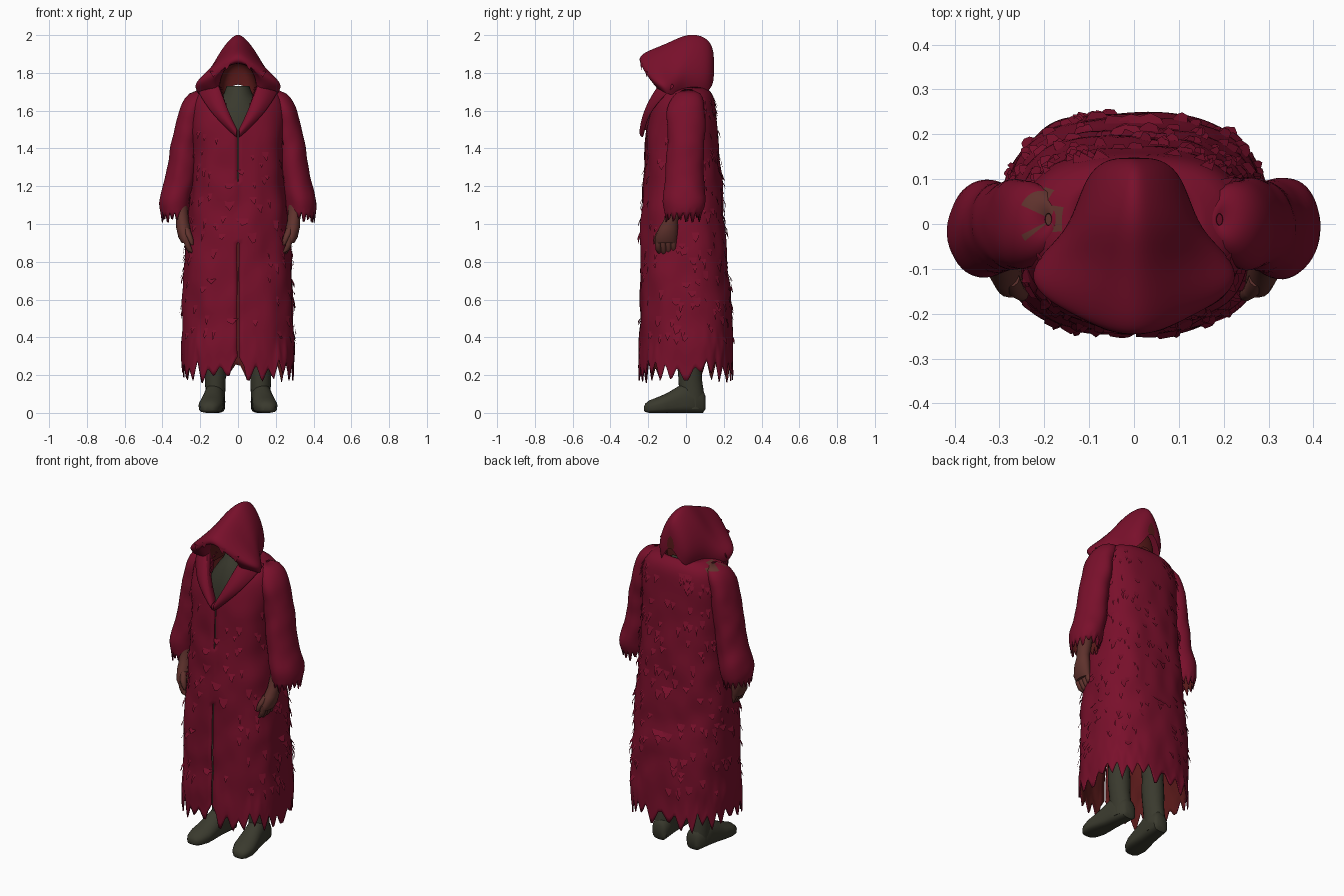
import bpy, bmesh, math, random
from mathutils import Vector, noise

if "Cube" in bpy.data.objects:
    bpy.data.objects.remove(bpy.data.objects["Cube"])

random.seed(4)

def material(name, rgb):
    m = bpy.data.materials.new(name)
    m.diffuse_color = (*rgb, 1)
    m.use_nodes = True
    m.node_tree.nodes["Principled BSDF"].inputs["Base Color"].default_value = m.diffuse_color
    return m

RED = material("crimson cloth", (0.19, 0.005, 0.024))
LINING = material("dark red lining", (0.10, 0.010, 0.010))
SKIN = material("brown skin", (0.115, 0.032, 0.026))
OLIVE = material("dark olive", (0.042, 0.042, 0.027))

def make(name, verts, faces, mats, angle=50):
    me = bpy.data.meshes.new(name)
    me.from_pydata([tuple(v) for v in verts], [], faces)
    ob = bpy.data.objects.new(name, me)
    bpy.context.collection.objects.link(ob)
    for m in mats:
        me.materials.append(m)
    bm = bmesh.new()
    bm.from_mesh(me)
    bmesh.ops.recalc_face_normals(bm, faces=bm.faces)
    bm.to_mesh(me)
    bm.free()
    bpy.ops.object.select_all(action='DESELECT')
    ob.select_set(True)
    bpy.context.view_layer.objects.active = ob
    bpy.ops.object.shade_smooth_by_angle(angle=math.radians(angle))
    return ob

def loft(name, rings, mats, caps=True, closed=True, skip=None, angle=50):
    n = len(rings[0])
    verts = [v for r in rings for v in r]
    faces = []
    for j in range(len(rings) - 1):
        for i in range(n if closed else n - 1):
            k = (i + 1) % n
            f = (j*n + i, j*n + k, (j+1)*n + k, (j+1)*n + i)
            if skip and skip(sum((Vector(verts[q]) for q in f), Vector()) / 4, i):
                continue
            faces.append(f)
    if caps:
        faces += [tuple(range(n)), tuple(range((len(rings)-1)*n, len(rings)*n))]
    return make(name, verts, faces, mats, angle)

def sample(st, z):
    """Smooth (Hermite) interpolation of station rows sorted by first value."""
    z = min(max(z, st[0][0]), st[-1][0])
    i = next(k for k in range(len(st) - 1) if z <= st[k+1][0])
    a, b = st[i], st[i+1]
    p, q = st[max(i-1, 0)], st[min(i+2, len(st)-1)]
    h = b[0] - a[0]
    t = (z - a[0]) / h
    out = []
    for c in range(1, len(a)):
        m0, m1 = (b[c]-p[c]) / (b[0]-p[0]), (q[c]-a[c]) / (q[0]-a[0])
        out.append((2*t**3-3*t*t+1)*a[c] + (t**3-2*t*t+t)*h*m0
                   + (3*t*t-2*t**3)*b[c] + (t**3-t*t)*h*m1)
    return out

def ellipse(cx, cy, z, rx, ry, n=24):
    return [Vector((cx + rx*math.cos(2*math.pi*i/n), cy + ry*math.sin(2*math.pi*i/n), z)) for i in range(n)]

def thicken(ob, t, offset=1):
    s = ob.modifiers.new("thickness", 'SOLIDIFY')
    s.thickness, s.offset, s.material_offset = t, -1, offset

def torn_hole(ob):
    for p in ob.data.polygons:
        c = p.center
        if -0.225 < c.x < -0.175 and -0.02 < c.y < 0.08 and c.z > 1.64:
            p.material_index = 2

# ---- robe body: z, half width, front depth, back depth
BODY = [(0.25, .298, .25, .25), (0.5, .296, .245, .243), (0.8, .28, .243, .22), (1.0, .265, .237, .205),
        (1.2, .25, .225, .19), (1.4, .245, .215, .173), (1.5, .25, .21, .168), (1.6, .25, .185, .16),
        (1.66, .235, .16, .15), (1.70, .20, .125, .13), (1.725, .13, .09, .10)]
N = 160

def spow(v, e):
    return math.copysign(abs(v)**e, v)

def body(a, z, out=0.0):
    w, f, b = sample(BODY, z)
    c, s = spow(math.cos(a), .8), spow(math.sin(a), .8)
    p = Vector((w*c, (f if s < 0 else b)*s, z))
    d = Vector((c, s, 0)).normalized()
    wob = 0.012 * noise.noise(Vector((p.x*9, p.y*9, z*7))) * min(1, max(0, (1.68 - z)*4))
    return p + d*(out + wob)

knots = [random.uniform(.15, .215) if k % 2 else random.uniform(.235, .29) for k in range(52)]
zs = [0.25 + 0.025*i for i in range(54)] + [1.6, 1.62, 1.64, 1.66, 1.68, 1.70, 1.715, 1.725]
rings = []
for z in zs:
    ring = []
    for i in range(N):
        a = -math.pi/2 + (i + .5)*2*math.pi/N
        u = (i + .5)/N*52
        k = int(u)
        zb = knots[k]*(1-(u-k)) + knots[(k+1) % 52]*(u-k)
        p = body(a, z)
        front = abs(p.x) if p.y < 0 else 1
        if front < .045:
            zb = .33 - 2.6*front
        if z < 0.5:
            p.z = 0.5 - (0.5 - z)/0.25*(0.5 - zb)
        if i in (0, N-1) and z < 1.52:
            p.x *= .35 if z < .95 else .2
        ring.append(p)
    rings.append(ring)

def slit(c, i):
    if c.y < 0 and c.z > 1.5 and abs(c.x) < .02 + .35*(c.z - 1.5):
        return True
    return i == N-1 and (c.z < .9 or 1.23 < c.z < 1.5)

robe = loft("robe_body", rings, [RED, LINING, SKIN], caps=False, skip=slit)
torn_hole(robe)
thicken(robe, .006)

# ---- torn shreds hanging off the robe
v, f = [], []
for _ in range(330):
    a = random.uniform(0, 2*math.pi)
    z = random.uniform(.4, 1.5)
    if math.sin(a) < -.3 and random.random() < .45:
        continue
    da, n = random.uniform(.03, .09), len(v)
    h = random.uniform(.025, .06)
    v += [body(a - da, z, .001), body(a + da, z, .001),
          body(a + da*.6, z - h*random.uniform(.3, .9), random.uniform(.007, .013)),
          body(a + da*random.uniform(-.3, .3), z - h, random.uniform(.008, .017)),
          body(a - da*.7, z - h*random.uniform(.3, .8), random.uniform(.007, .013))]
    f += [(n, n+1, n+2, n+3, n+4)]
make("robe_shreds", v, f, [RED])

# ---- sleeves, forearms, hands, boots: both sides
SLEEVE = [(1.04, .335, -.015, .07, .092), (1.08, .335, -.01, .08, .105), (1.13, .33, -.01, .085, .11),
          (1.25, .302, -.008, .08, .10), (1.4, .283, -.003, .076, .098), (1.5, .265, 0, .072, .10),
          (1.6, .247, 0, .065, .10), (1.66, .222, .005, .062, .085), (1.70, .20, .01, .045, .055), (1.715, .19, .01, .01, .015)]
ARM = [(1.2, .315, -.04, .045, .05), (1.08, .303, -.06, .038, .043), (1.02, .295, -.08, .033, .038),
       (.98, .29, -.093, .037, .05), (.93, .282, -.105, .034, .058), (.90, .272, -.107, .026, .054)]
LEG = [(.95, .11, .02, .08, .09), (.35, .12, .015, .055, .062), (.33, .12, .015, .058, .064), (.25, .12, .018, .06, .064),
       (.18, .12, .022, .055, .062), (.10, .12, .03, .052, .066), (.02, .12, .035, .048, .064)]
FOOT = [(.103, .02, .09, .03), (.09, .0, .12, .046), (.0, .0, .165, .054), (-.05, .0, .135, .056), (-.10, .0, .105, .062),
        (-.15, .0, .083, .064), (-.195, .0, .066, .05), (-.215, .005, .05, .034), (-.222, .012, .035, .018)]

for side, s in (("right", -1), ("left", 1)):
    rr = []
    for j in range(28):
        z = 1.04 + .675*j/27
        cx, cy, rx, ry = sample(SLEEVE, z)
        ring = ellipse(s*cx, cy, z, rx, ry, 48)
        for i, p in enumerate(ring):
            k = 0.07*noise.noise(Vector((p.x*12, p.y*12, z*11)))
            p.x += (p.x - s*cx)*k
            p.y += (p.y - cy)*k
            if j == 0:
                p.z += random.uniform(-.035, .0) if i % 3 else .02
        rr.append(ring)
    sl = loft(side + "_sleeve", rr, [RED, LINING, SKIN], caps=False)
    torn_hole(sl)
    thicken(sl, .006)
    loft(side + "_forearm", [ellipse(s*c[1], c[2], c[0], c[3], c[4]) for c in ARM], [SKIN])
    # four curled fingers and a thumb
    for q in range(4):
        y, tip = -.148 + .027*q, .83 + .01*abs(q - 1.5)
        loft(f"{side}_finger_{q+1}", [ellipse(s*x, y + dy, z, r, r, 10) for x, dy, z, r in
             ((.275, 0, .93, .017), (.268, 0, .89, .016), (.256, .002, .86, .0145),
              (.245, .005, tip + .008, .012), (.24, .006, tip, .006))], [SKIN])
    loft(side + "_thumb", [ellipse(s*x, y, z, r, r, 10) for x, y, z, r in
         ((.275, -.12, .98, .02), (.262, -.147, .945, .018), (.25, -.157, .915, .015), (.243, -.158, .89, .007))], [SKIN])
    # boots
    loft(side + "_boot_shaft", [ellipse(s*c[1], c[2], c[0], c[3], c[4]) for c in LEG], [OLIVE])
    rr = []
    for y, z0, z1, w in FOOT:
        cx, m = s*(.125 - .13*y), (z0 + z1)/2
        rr.append([Vector((cx + w*spow(math.cos(t), .7 if math.sin(t) < 0 else 1),
                           y, m + (z1 - m)*spow(math.sin(t), .45 if math.sin(t) < 0 else 1)))
                   for t in [2*math.pi*i/24 for i in range(24)]])
    loft(side + "_boot_foot", rr, [OLIVE])
    # lapel folding from the hood down to the chest
    outer = [(.0, -.226, 1.45), (.085, -.212, 1.53), (.15, -.182, 1.60), (.205, -.11, 1.685), (.225, -.05, 1.735)]
    inner = [(.0, -.232, 1.50), (.035, -.222, 1.57), (.062, -.20, 1.64), (.085, -.17, 1.71), (.11, -.12, 1.78)]
    cols = []
    for o, i_ in zip(outer, inner):
        o, i_ = Vector(o), Vector(i_)
        mid = (o + i_)/2 + Vector((.006, -.022, .005))
        back = i_ + Vector((.012, .05, -.01))
        cols.append([Vector((s*p.x, p.y, p.z)) for p in (o, o*.85 + i_*.15 + Vector((0, -.012, 0)), mid, i_, back)])
    lp = loft(side + "_lapel", cols, [RED], caps=False, closed=False, angle=80)
    thicken(lp, .008 * s, 0)
    lp.modifiers["thickness"].offset = 0
    lp.modifiers.new("smooth", 'SUBSURF').levels = 2

# ---- dark undershirt seen in the neck opening
loft("undershirt", [ellipse(0, 0, z, w, d, 32) for z, w, d in
     ((.9, .2, .16), (1.35, .2, .15), (1.52, .18, .15), (1.6, .14, .135), (1.66, .10, .115), (1.69, .075, .10), (1.73, .06, .075))], [OLIVE])

# ---- hood: arches from the back of the head to the brim, then back inside
BACK = ((0, 1), (.26, .93), (.58, .77), (.85, .55), (1, .33), (.98, .15), (.85, 0))
BRIM = ((0, 1), (.22, .9), (.45, .70), (.72, .46), (.94, .27), (1, .13), (.92, 0))
HOLE = ((0, 1), (.38, .95), (.7, .82), (.9, .6), (1, .38), (1, .18), (.95, 0))
hood = [  # y, half width, top, bottom, sweep back, profile
    (.148, .02, 1.87, 1.80, 0, BACK), (.145, .06, 1.93, 1.74, 0, BACK), (.118, .10, 1.985, 1.70, 0, BACK),
    (.06, .125, 2.012, 1.69, 0, BACK), (-.01, .15, 2.008, 1.68, 0, BACK), (-.08, .21, 1.975, 1.68, .02, BRIM),
    (-.15, .235, 1.945, 1.69, .05, BRIM), (-.21, .225, 1.92, 1.70, .09, BRIM), (-.245, .20, 1.895, 1.71, .11, BRIM),
    (-.25, .165, 1.865, 1.71, .11, BRIM), (-.225, .115, 1.85, 1.69, .09, HOLE), (-.15, .095, 1.85, 1.68, .04, HOLE),
    (-.05, .095, 1.86, 1.68, 0, HOLE), (.08, .09, 1.87, 1.68, 0, HOLE), (.10, .03, 1.80, 1.74, 0, HOLE)]
rr = []
for y, w, zt, zb, sw, prof in hood:
    arch = [(-x, h) for x, h in reversed(prof[1:])] + list(prof)
    rr.append([Vector((w*x, y + sw*(1 - h)**1.5, zb + (zt - zb)*h)) for x, h in arch])
hd = loft("hood", rr, [RED, LINING], closed=False, angle=80)
for p in hd.data.polygons:
    if p.index // 12 >= 11:
        p.material_index = 1
hd.modifiers.new("smooth", 'SUBSURF').levels = 2

# ---- small torn scraps on shoulders and along the hood brim
v, f = [], []
for s in (-1, 1):
    for _ in range(14):
        a = math.pi/2 - s*random.uniform(.2, 1.2)
        z, da, n = random.uniform(1.58, 1.67), random.uniform(.04, .09), len(v)
        v += [body(a - da, z, .002), body(a + da, z, .002), body(a, z - .04, .014)]
        f.append((n, n+1, n+2))
    for x, y, z in ((.06, -.242, 1.85), (.13, -.215, 1.81), (.185, -.15, 1.76)):
        n = len(v)
        v += [Vector((s*(x - .02), y, z)), Vector((s*(x + .02), y + .012, z)), Vector((s*x, y + .005, z - .035))]
        f.append((n, n+1, n+2))
make("torn_scraps", v, f, [RED])
